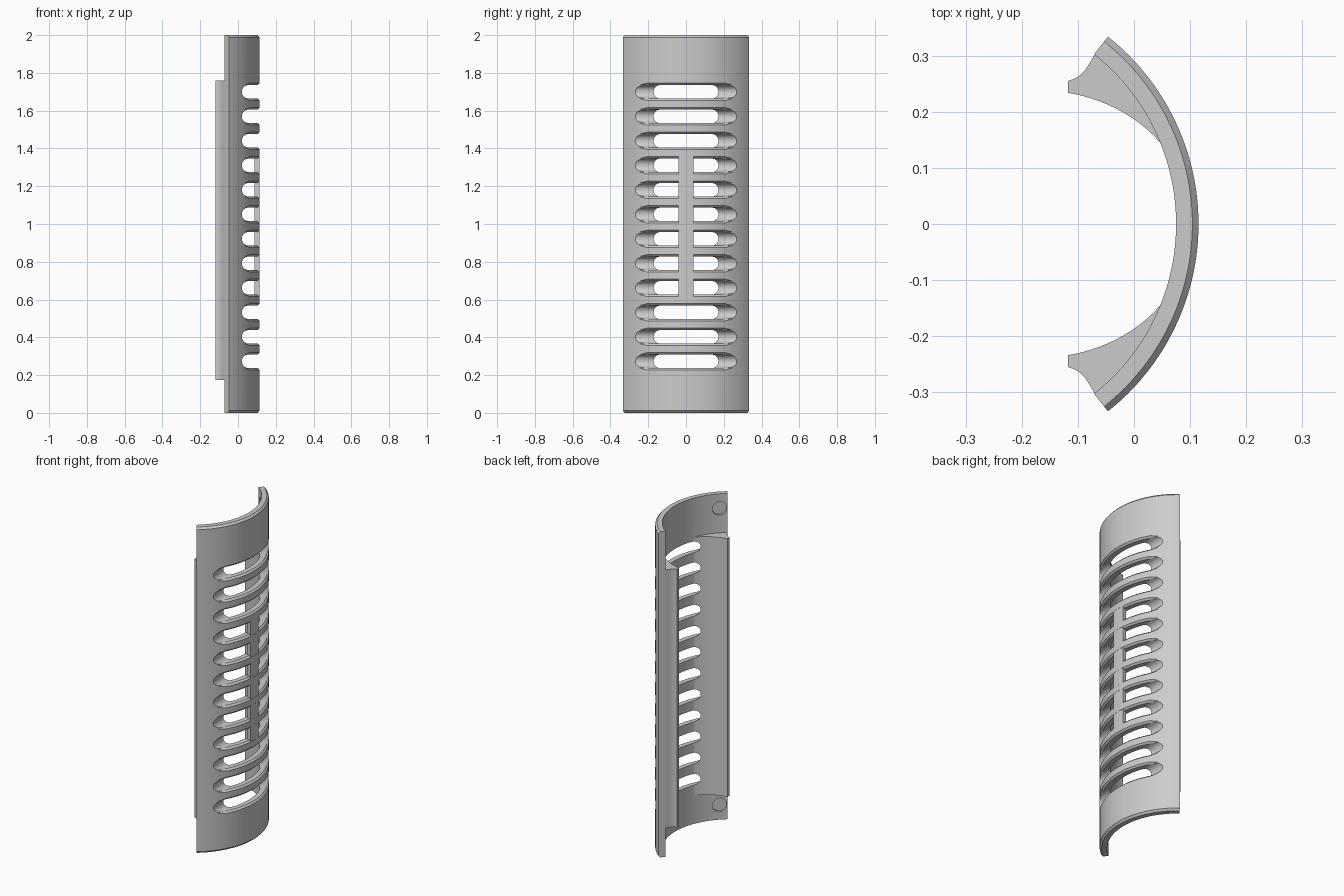
import bpy
import bmesh
from math import sin, cos, radians, pi
from mathutils import Vector
from mathutils.geometry import interpolate_bezier

if "Cube" in bpy.data.objects:
    bpy.data.objects.remove(bpy.data.objects["Cube"], do_unlink=True)

AXIS = -0.311            # x of the shell's centre of curvature
OUTER, INNER = 0.426, 0.386
SPAN = 51.6              # half angle of the shell
SLOTS, PITCH, LOWEST = 12, 0.1297, 0.273

grey = bpy.data.materials.new("plain grey")
grey.use_nodes = True
grey.diffuse_color = (0.6, 0.6, 0.6, 1)
grey.node_tree.nodes["Principled BSDF"].inputs["Base Color"].default_value = (0.6, 0.6, 0.6, 1)


def polar(r, deg, z=0.0):
    a = radians(deg)
    return Vector((AXIS + r * cos(a), r * sin(a), z))


def arc(r, start, end, n):
    return [polar(r, start + (end - start) * i / n) for i in range(n + 1)]


def at_z(outline, z):
    return [Vector((p.x, p.y, z)) for p in outline]


def loft(name, solids):
    """One object from solids, each a list of equal-length rings."""
    bm = bmesh.new()
    for rings in solids:
        loops = [[bm.verts.new(p) for p in ring] for ring in rings]
        n = len(loops[0])
        for a, b in zip(loops, loops[1:]):
            for i in range(n):
                j = (i + 1) % n
                bm.faces.new((a[i], a[j], b[j], b[i]))
        bm.faces.new(loops[0][::-1])
        bm.faces.new(loops[-1])
    bmesh.ops.recalc_face_normals(bm, faces=bm.faces)
    mesh = bpy.data.meshes.new(name)
    bm.to_mesh(mesh)
    bm.free()
    mesh.materials.append(grey)
    ob = bpy.data.objects.new(name, mesh)
    bpy.context.collection.objects.link(ob)
    return ob


def select(ob):
    bpy.ops.object.select_all(action="DESELECT")
    ob.select_set(True)
    bpy.context.view_layer.objects.active = ob


def combine(ob, tool, operation):
    select(ob)
    mod = ob.modifiers.new("combine", "BOOLEAN")
    mod.operation = operation
    mod.solver = "EXACT"
    mod.object = tool
    bpy.ops.object.modifier_apply(modifier=mod.name)
    bpy.data.objects.remove(tool, do_unlink=True)


# Curved shell with a small bevel on the outer rim at both ends
def shell_outline(r):
    return arc(r, -SPAN, SPAN, 64) + arc(INNER, SPAN, -SPAN, 64)


full, trimmed = shell_outline(OUTER), shell_outline(OUTER - 0.011)
shell = loft("vented_shell", [[at_z(trimmed, 0), at_z(full, 0.012),
                               at_z(full, 1.988), at_z(trimmed, 2)]])

# Pair of inner lengthwise flanges
def bezier(points, n):
    return interpolate_bezier(*[Vector((x, y, 0)) for x, y in points], n)


flange = bezier([(0.058, 0.132), (0.01, 0.193), (-0.055, 0.223), (-0.118, 0.234)], 14)
flange += bezier([(-0.118, 0.255), (-0.09, 0.262), (-0.085, 0.278), (-0.07, 0.302)], 9)
flange += arc(INNER + 0.009, SPAN - 0.4, 21, 14)
mirrored = [Vector((p.x, -p.y, 0)) for p in flange]
combine(shell, loft("flanges", [[at_z(f, 0.175), at_z(f, 1.76)]
                                for f in (flange, mirrored)]), "UNION")

# Vent slots: round-bottomed cuts running straight across
heights = [LOWEST + PITCH * i for i in range(SLOTS)]
HALF = 0.036


def slot_ring(y, z):
    ring = [Vector((0.02 + HALF - HALF * sin(pi * i / 14), y, z + HALF * cos(pi * i / 14)))
            for i in range(15)]
    return ring + [Vector((0.2, y, z - HALF)), Vector((0.2, y, z + HALF))]


combine(shell, loft("slots", [[slot_ring(-0.5, z), slot_ring(0.5, z)] for z in heights]),
        "DIFFERENCE")


# Softened outer slot edges, following the curve and fading at the ends
def edge_ring(deg, z):
    d = 0.011 * min(1, (36 - abs(deg)) / 7)
    lo, hi = HALF - 0.001, HALF + d + 0.004
    return [polar(OUTER - d, deg, z - lo), polar(OUTER + 0.005, deg, z - hi),
            polar(OUTER + 0.005, deg, z + hi), polar(OUTER - d, deg, z + lo)]


combine(shell, loft("slot_edges", [[edge_ring(a, z) for a in range(-35, 36, 2)]
                                   for z in heights]), "DIFFERENCE")


# Shallow round sockets inside the four corners
def socket_ring(r, side, z):
    middle = polar(r, side * 45)
    along = Vector((-sin(radians(side * 45)), cos(radians(side * 45)), 0))
    return [middle + along * 0.042 * cos(t * pi / 16) + Vector((0, 0, z + 0.042 * sin(t * pi / 16)))
            for t in range(32)]


combine(shell, loft("sockets", [[socket_ring(INNER - 0.03, s, z), socket_ring(INNER + 0.014, s, z)]
                                for s in (-1, 1) for z in (0.09, 1.91)]), "DIFFERENCE")

# Upright bar bridging the middle six slots
strip = arc(OUTER - 0.0005, -5.4, 5.4, 8) + arc(OUTER - 0.026, 5.4, -5.4, 8)
bar = loft("centre_bar", [[at_z(strip, 0.615), at_z(strip, 1.385)]])

for ob in (shell, bar):
    select(ob)
    bpy.ops.object.shade_smooth_by_angle(angle=radians(28))
